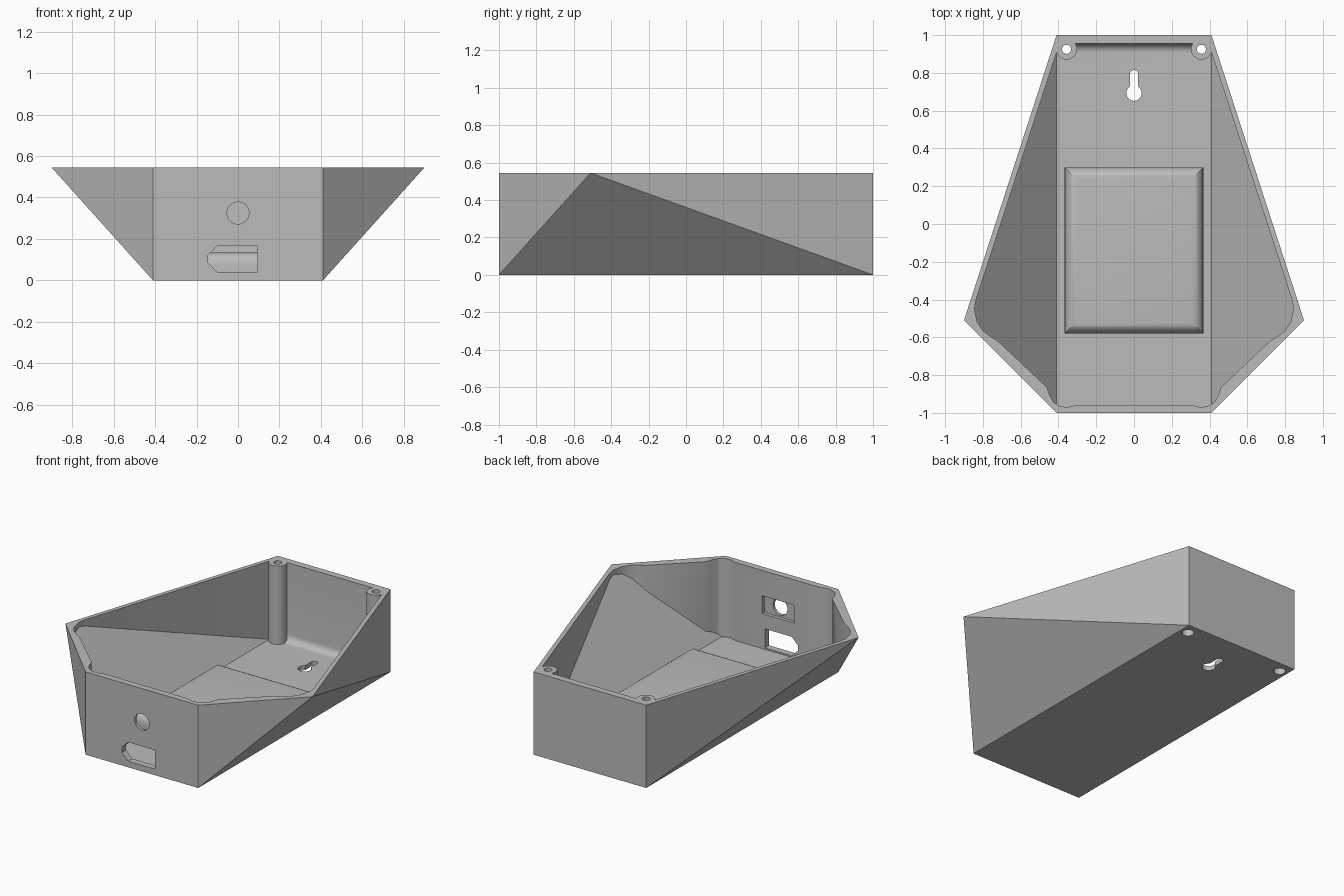
import bpy, bmesh, math
from mathutils import Vector

H = 0.545        # overall height
FLOOR = 0.03     # floor thickness
BACK = 0.955     # inner face of the back wall

cube = bpy.data.objects.get("Cube")
if cube:
    bpy.data.objects.remove(cube, do_unlink=True)

grey = bpy.data.materials.new("matte_grey")
grey.use_nodes = True
colour = (0.5, 0.5, 0.5, 1)
grey.diffuse_color = colour
grey.node_tree.nodes["Principled BSDF"].inputs["Base Color"].default_value = colour


def make_object(name, bm):
    bmesh.ops.recalc_face_normals(bm, faces=bm.faces[:])
    mesh = bpy.data.meshes.new(name)
    bm.to_mesh(mesh)
    bm.free()
    mesh.materials.append(grey)
    obj = bpy.data.objects.new(name, mesh)
    bpy.context.collection.objects.link(obj)
    return obj


def extrude(points, direction):
    """Prism from a planar loop of 3D points."""
    bm = bmesh.new()
    face = bm.faces.new([bm.verts.new(p) for p in points])
    new = bmesh.ops.extrude_face_region(bm, geom=[face])["geom"]
    bmesh.ops.translate(bm, vec=direction,
                        verts=[v for v in new if isinstance(v, bmesh.types.BMVert)])
    return bm


def circle(cx, cy, r, start=0, sweep=360, n=32):
    steps = n if sweep == 360 else n + 1
    angles = [math.radians(start + sweep * i / n) for i in range(steps)]
    return [(cx + r * math.cos(a), cy + r * math.sin(a)) for a in angles]


def upright(points, z0, z1):
    """Prism standing along z."""
    return extrude([(x, y, z0) for x, y in points], (0, 0, z1 - z0))


def through_front(points, y0, y1):
    """Prism running along y through the front wall."""
    return extrude([(x, y0, z) for x, z in points], (0, y1 - y0, 0))


def box(x, y0, y1, z0, z1):
    return upright([(-x, y0), (x, y0), (x, y1), (-x, y1)], z0, z1)


def combine(target, bm, operation):
    tool = make_object("tool", bm)
    tool.hide_render = True
    mod = target.modifiers.new("join", "BOOLEAN")
    mod.operation, mod.solver, mod.object = operation, "EXACT", tool
    bpy.context.view_layer.objects.active = target
    bpy.ops.object.modifier_apply(modifier=mod.name)
    bpy.data.objects.remove(tool, do_unlink=True)


# Outer shell: narrow rectangular base flaring to a wide hexagonal rim
bm = bmesh.new()
for s in (-1, 1):
    for p in [(0.41, 1, 0), (0.41, -1, 0), (0.41, 1, H), (0.9, -0.51, H), (0.41, -1, H)]:
        bm.verts.new((s * p[0], p[1], p[2]))
bmesh.ops.convex_hull(bm, input=bm.verts[:])
bmesh.ops.dissolve_limit(bm, angle_limit=0.01, verts=bm.verts[:], edges=bm.edges[:])
shell = make_object("enclosure_shell", bm)

# Cavity: wall outline with relieved corners, trimmed by the sloping sides
half = [(0.395, BACK), (0.836, -0.40), (0.845, -0.45), (0.83, -0.52), (0.795, -0.57),
        (0.76, -0.595), (0.72, -0.62), (0.46, -0.865), (0.445, -0.91), (0.425, -0.945),
        (0.39, -0.965), (0.35, -0.97), (0.30, -0.957)]
bm = upright(half + [(-x, y) for x, y in reversed(half)], FLOOR, H + 0.1)
for s in (-1, 1):
    bmesh.ops.bisect_plane(bm, geom=bm.verts[:] + bm.edges[:] + bm.faces[:], dist=1e-5,
                           plane_co=(s * 0.41, 0, FLOOR),
                           plane_no=Vector((s * H, 0, -0.49)).normalized(), clear_outer=True)
    bmesh.ops.holes_fill(bm, edges=[e for e in bm.edges if e.is_boundary], sides=0)
bmesh.ops.recalc_face_normals(bm, faces=bm.faces[:])
# Rounded join of floor and back wall
back_edge = [e for e in bm.edges
             if all(abs(v.co.y - BACK) < 1e-4 and abs(v.co.z - FLOOR) < 1e-4 for v in e.verts)]
bmesh.ops.bevel(bm, geom=back_edge, offset=0.045, segments=6, profile=0.5, affect='EDGES')
combine(shell, bm, "DIFFERENCE")

# Raised floor platform with rounded upper edges
bm = box(0.367, -0.58, 0.3, FLOOR / 2, 0.135)
top_edges = [e for e in bm.edges if all(v.co.z > 0.1 for v in e.verts)]
bmesh.ops.recalc_face_normals(bm, faces=bm.faces[:])
bmesh.ops.bevel(bm, geom=top_edges, offset=0.06, segments=6, profile=0.5, affect='EDGES')
combine(shell, bm, "UNION")

# Screw posts in the back corners, bored through and widened underneath
for s in (-1, 1):
    combine(shell, upright(circle(s * 0.357, 0.925, 0.055), FLOOR / 2, H), "UNION")
for s in (-1, 1):
    combine(shell, upright(circle(s * 0.357, 0.925, 0.024), -0.1, H + 0.1), "DIFFERENCE")
    combine(shell, upright(circle(s * 0.357, 0.925, 0.036), -0.1, 0.04), "DIFFERENCE")

# Keyhole hanger in the floor
keyhole = circle(0, 0.793, 0.022, 0, 180, 12) + circle(0, 0.693, 0.041, 122, 296, 24)
combine(shell, upright(keyhole, -0.1, 0.1), "DIFFERENCE")

# Front wall: round opening, its inner rectangular recess, and the clipped slot
combine(shell, through_front(circle(0, 0.325, 0.053), -1.1, -0.9), "DIFFERENCE")
combine(shell, box(0.115, -0.98, -0.9, 0.26, 0.378), "DIFFERENCE")
slot = [(0.095, 0.04), (0.095, 0.165), (-0.1, 0.165), (-0.145, 0.12), (-0.145, 0.085), (-0.1, 0.04)]
combine(shell, through_front(slot, -1.1, -0.9), "DIFFERENCE")

# Smooth the curved parts, keep the panels crisp
bpy.ops.object.select_all(action='DESELECT')
shell.select_set(True)
bpy.context.view_layer.objects.active = shell
bpy.ops.object.shade_smooth_by_angle(angle=math.radians(30))
